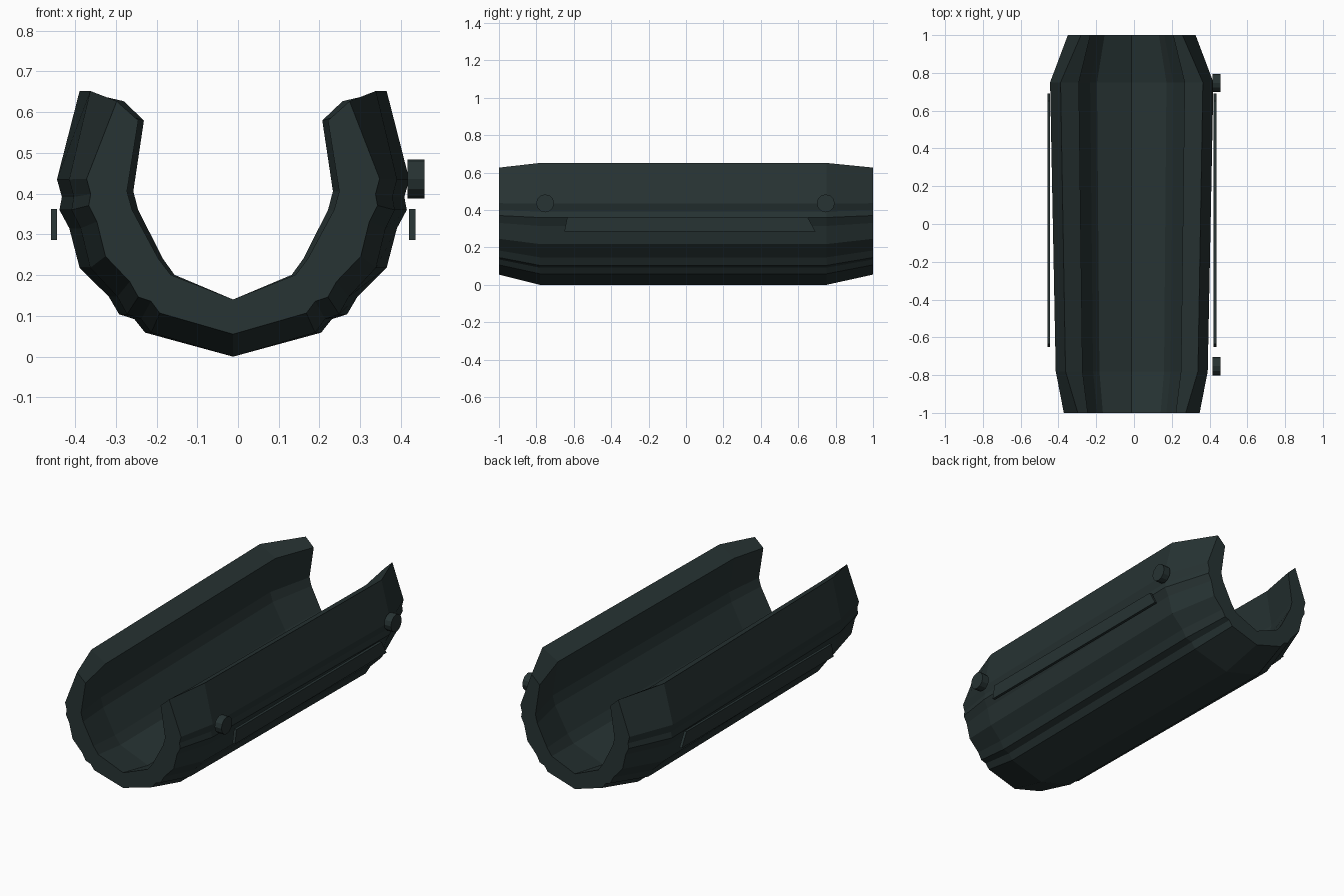
import bpy, bmesh, math
from mathutils import Matrix

if "Cube" in bpy.data.objects:
    bpy.data.objects.remove(bpy.data.objects["Cube"])

mat = bpy.data.materials.new("dark_teal_metal")
mat.diffuse_color = (0.020, 0.033, 0.033, 1)
mat.use_nodes = True
mat.node_tree.nodes["Principled BSDF"].inputs["Base Color"].default_value = mat.diffuse_color

CX = -0.012   # centre line of the trough
ZC = 0.448    # height about which the ends shrink


def finish(bm, name):
    bmesh.ops.recalc_face_normals(bm, faces=bm.faces)
    me = bpy.data.meshes.new(name)
    bm.to_mesh(me)
    bm.free()
    me.materials.append(mat)
    ob = bpy.data.objects.new(name, me)
    bpy.context.collection.objects.link(ob)
    return ob


# half cross-section at the widest station, bottom to rim
OUTER = [(0, 0), (0.214, 0.059), (0.240, 0.092), (0.277, 0.104), (0.302, 0.147),
         (0.373, 0.218), (0.398, 0.315), (0.422, 0.36), (0.416, 0.392),
         (0.428, 0.435), (0.373, 0.652)]
INNER = [(0.277, 0.598), (0.310, 0.40), (0.295, 0.348), (0.218, 0.211),
         (0.182, 0.166), (0, 0.097)]

# stations: y, width scale, height scale, rim half-width
STATIONS = [(-1, 0.84, 0.877, 0.34), (-0.78, 0.94, 1, 0.373),
            (0.75, 1.01, 1, 0.373), (1, 0.79, 0.877, 0.34)]


def section(sx, sz, rim):
    half = OUTER[:-1] + [(rim, OUTER[-1][1])] + INNER
    left = [(-x, z) for x, z in reversed(half[1:-1])]
    return [(CX + x * sx, ZC + (z - ZC) * sz) for x, z in half + left]


# trough shell with narrowed ends
bm = bmesh.new()
rings = [[bm.verts.new((x, y, z)) for x, z in section(sx, sz, rim)]
         for y, sx, sz, rim in STATIONS]
n = len(rings[0])
for a, b in zip(rings, rings[1:]):
    for i in range(n):
        j = (i + 1) % n
        bm.faces.new((a[i], a[j], b[j], b[i]))
# end caps: split along the centre line so each half is a simple polygon
m = len(OUTER) + len(INNER)
for r in (rings[0], rings[-1]):
    bm.faces.new(r[:m])
    bm.faces.new(r[m - 1:] + [r[0]])
finish(bm, "trough_shell")

# long side plates
PLATE = [(-0.635, 0.362), (0.65, 0.362), (0.692, 0.286), (-0.65, 0.286)]
for name, x0, x1 in (("left_side_plate", -0.459, -0.444),
                     ("right_side_plate", 0.420, 0.436)):
    bm = bmesh.new()
    f = bm.faces.new([bm.verts.new((x0, y, z)) for y, z in PLATE])
    ext = bmesh.ops.extrude_face_region(bm, geom=[f], use_keep_orig=True)
    for v in ext["geom"]:
        if isinstance(v, bmesh.types.BMVert):
            v.co.x = x1
    finish(bm, name)

# round studs on the right side
for name, y in (("front_stud", -0.753), ("back_stud", 0.747)):
    bm = bmesh.new()
    bmesh.ops.create_cone(bm, cap_ends=True, segments=12, radius1=0.048,
                          radius2=0.048, depth=0.042,
                          matrix=Matrix.Translation((0.437, y, 0.436))
                          @ Matrix.Rotation(math.pi / 2, 4, 'Y'))
    finish(bm, name)
